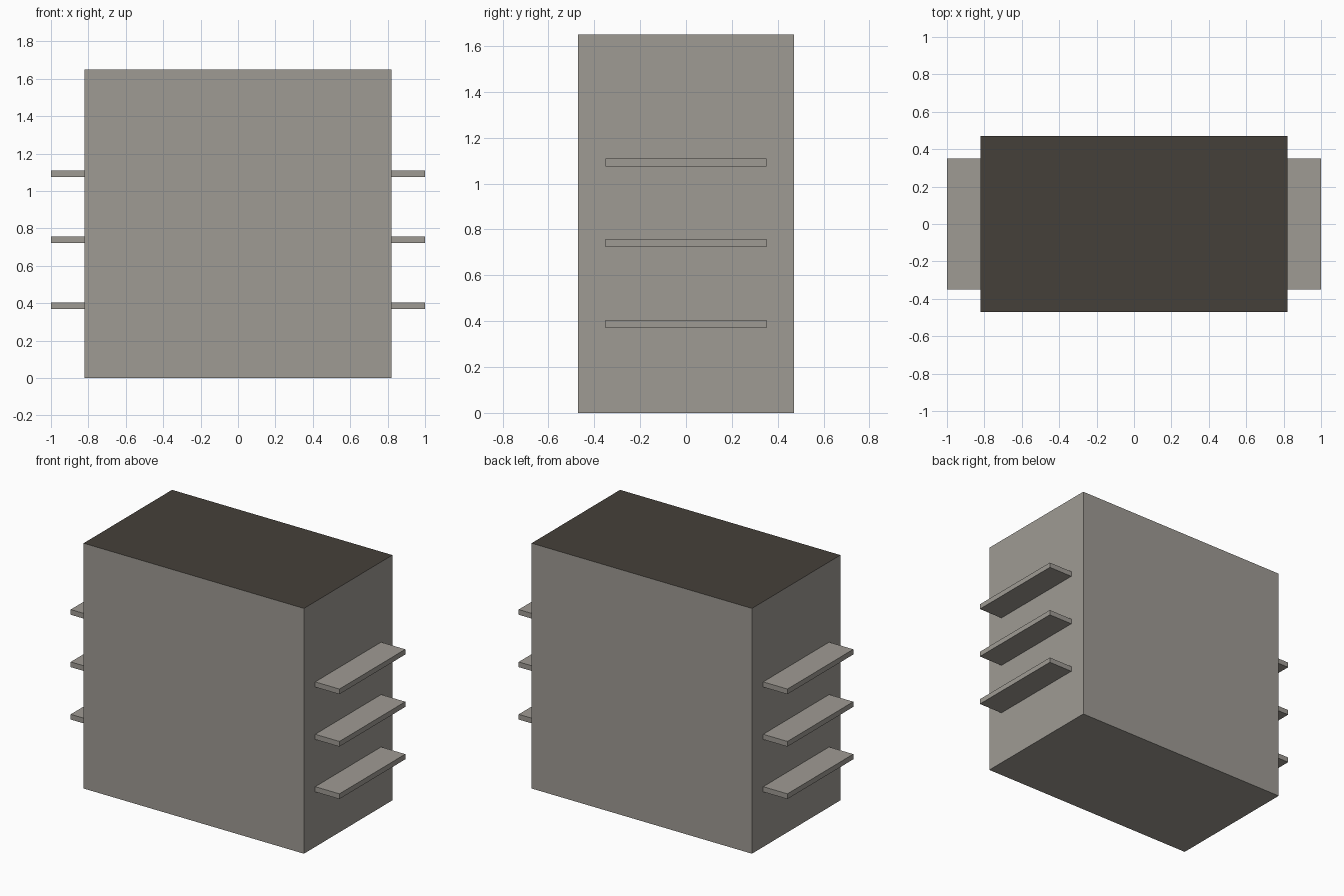
import bpy

if "Cube" in bpy.data.objects:
    bpy.data.objects.remove(bpy.data.objects["Cube"])


def material(name, rgb):
    m = bpy.data.materials.new(name)
    m.diffuse_color = (*rgb, 1.0)
    m.use_nodes = True
    m.node_tree.nodes["Principled BSDF"].inputs["Base Color"].default_value = m.diffuse_color
    return m


def box(name, lo, hi, mats):
    bpy.ops.mesh.primitive_cube_add(
        size=1, location=[(a + b) / 2 for a, b in zip(lo, hi)])
    ob = bpy.context.object
    ob.name = name
    ob.scale = [b - a for a, b in zip(lo, hi)]
    bpy.ops.object.transform_apply(location=False, rotation=False, scale=True)
    for m in mats:
        ob.data.materials.append(m)
    return ob


grey = material("warm grey", (0.347, 0.328, 0.296))
dark = material("dark brown grey", (0.060, 0.051, 0.042))

# Main block with a dark top face
body = box("body", (-0.82, -0.47, 0), (0.82, 0.47, 1.65), [grey, dark])
for f in body.data.polygons:
    f.material_index = 1 if f.normal.z > 0.5 else 0

# Three thin ledges on each side
for side, x0, x1 in (("left", -1.0, -0.82), ("right", 0.82, 1.0)):
    for i in range(3):
        z = 0.37 + 0.3525 * i
        box(f"{side}_ledge_{i + 1}", (x0, -0.35, z), (x1, 0.35, z + 0.035), [grey])
